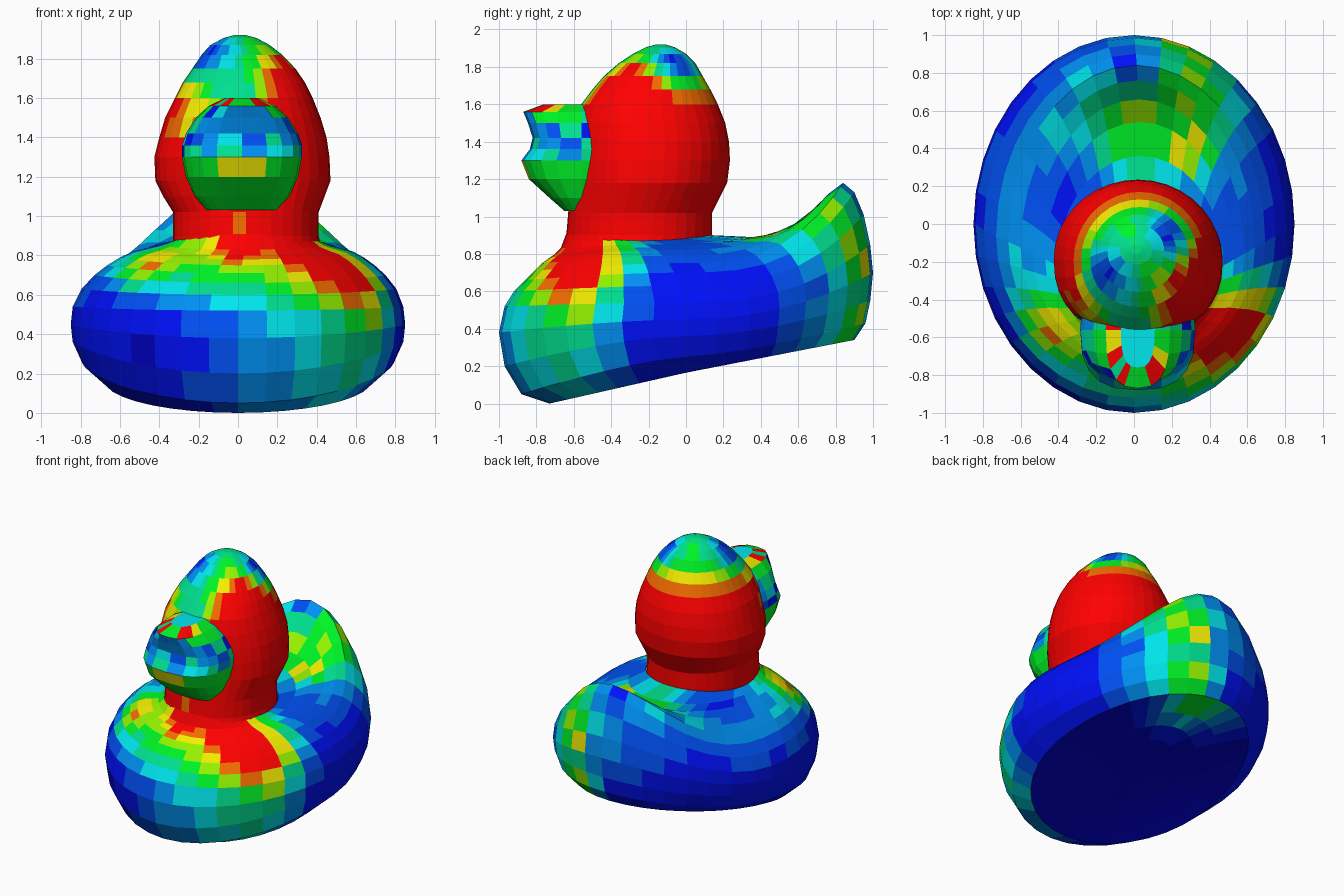
import bpy, bmesh, random
from math import sin, cos, pi, exp, floor
from mathutils import Vector

random.seed(4)
SIDES = 36

# Heat-map palette from cold to hot
RAMP = [(0, 0, 0.6), (0, 0.005, 0.95), (0, 0.08, 0.9), (0, 0.28, 0.9),
        (0, 0.8, 0.85), (0, 0.75, 0.28), (0, 0.9, 0.02), (0.3, 0.9, 0),
        (0.9, 0.85, 0), (0.9, 0.15, 0), (1, 0, 0)]
MATS = []
for i, c in enumerate(RAMP):
    m = bpy.data.materials.new("heat_%02d" % i)
    m.diffuse_color = (*c, 1)
    MATS.append(m)


def clamp(v, lo=0.0, hi=1.0):
    return max(lo, min(hi, v))


def bump(p, centre, size):
    return exp(-(p - Vector(centre)).length_squared / size ** 2)


def rounded(t, power):
    return abs(t) ** power * (1 if t > 0 else -1)


def loft(name, rings, heat, cap_bottom=False, cap_top=False):
    """Skin closed rings (listed bottom to top) and colour each face by heat."""
    bm = bmesh.new()
    rows = [[bm.verts.new(p) for p in ring] for ring in rings]
    n = len(rows[0])
    for a, b in zip(rows, rows[1:]):
        for i in range(n):
            j = (i + 1) % n
            bm.faces.new((a[i], a[j], b[j], b[i]))
    for use, row, flip in ((cap_bottom, rows[0], True), (cap_top, rows[-1], False)):
        if use:
            mid = bm.verts.new(sum((v.co for v in row), Vector()) / n)
            for i in range(n):
                tri = (row[i], row[(i + 1) % n], mid)
                bm.faces.new(tri[::-1] if flip else tri)
    for f in bm.faces:
        v = clamp(heat(f.calc_center_median()))
        f.material_index = min(len(RAMP) - 1, floor(v * len(RAMP)))
    me = bpy.data.meshes.new(name)
    bm.to_mesh(me)
    bm.free()
    for m in MATS:
        me.materials.append(m)
    ob = bpy.data.objects.new(name, me)
    bpy.context.collection.objects.link(ob)
    return ob


ANGLES = [2 * pi * i / SIDES for i in range(SIDES)]

# Body shell, each row = half width, side z, front y, front z, back y, back z
BODY = [(0.68, 0.165, -0.73, 0.00, 0.90, 0.34),
        (0.79, 0.25, -0.88, 0.05, 0.96, 0.43),
        (0.84, 0.36, -0.97, 0.20, 0.985, 0.55),
        (0.85, 0.45, -1.00, 0.38, 1.00, 0.70),
        (0.84, 0.54, -0.97, 0.52, 0.985, 0.85),
        (0.80, 0.63, -0.92, 0.60, 0.95, 1.01),
        (0.74, 0.70, -0.86, 0.66, 0.90, 1.13),
        (0.68, 0.75, -0.81, 0.71, 0.84, 1.18),
        (0.62, 0.79, -0.77, 0.75, 0.76, 1.12),
        (0.56, 0.82, -0.73, 0.78, 0.66, 1.01),
        (0.50, 0.835, -0.70, 0.80, 0.54, 0.92),
        (0.44, 0.85, -0.67, 0.83, 0.36, 0.89),
        (0.38, 0.87, -0.64, 0.91, 0.14, 0.90)]
body_rings = []
for k, (w, zs, yf, zf, yb, zb) in enumerate(BODY):
    inward = max(0, k - 4) / 8
    cx, cy = 0.04 * inward, -0.25 * inward
    power = 1 + min(k, 6) * 0.38 if k < 10 else 2
    ring = []
    for a in ANGLES:
        s = sin(a)
        y_end, z_end = (yb, zb) if s > 0 else (yf, zf)
        mix = abs(s) ** (power if s > 0 else min(power, 1.6))
        ring.append(Vector((cx + w * cos(a), cy + (y_end - cy) * abs(s), zs + (z_end - zs) * mix)))
    body_rings.append(ring)


def body_heat(p):
    front = clamp((-p.y - 0.2) / 0.45)
    back = clamp((p.y - 0.3) / 0.3)
    v = 0.13 + 0.24 * clamp((p.z - (0.55 if p.x < 0 else 0.68)) / 0.22) * (1 - 0.6 * front - 0.6 * back)
    v += front * (0.12 + (max(p.z, 0.4) - 0.4) * 1.05 + 0.38 * p.x)
    v += back * (0.03 + 0.33 * exp(-((p.x - 0.33) / 0.24) ** 2))
    v += 0.33 * clamp((0.86 - p.y) / 0.06) * bump(p, (0.0, 0.58, 0.95), 0.33) * (1 if p.x < 0.1 else 0.5)
    v += 0.45 * bump(p, (0.28, 0.96, 0.78), 0.1) + 0.3 * bump(p, (0.2, 0.94, 0.45), 0.14)
    v += 0.4 * bump(p, (0.58, -0.5, 0.68), 0.22) + 0.35 * bump(p, (-0.45, -0.55, 0.74), 0.14)
    v += 0.3 * bump(p, (0.35, -0.6, 0.78), 0.16) + 0.2 * bump(p, (0.0, -0.68, 0.84), 0.12)
    v += 0.4 * bump(p, (0.3, 0.4, 0.88), 0.1) + 0.25 * bump(p, (-0.42, 0.5, 0.8), 0.12)
    v -= 0.25 * bump(p, (-0.35, 0.15, 0.87), 0.25) + 0.15 * bump(p, (0.45, 0.0, 0.85), 0.2)
    v -= 0.3 * bump(p, (0, 0.78, 1.13), 0.11) + 0.15 * bump(p, (-0.6, 0.7, 0.7), 0.25)
    return max(v, 0.11) + random.uniform(-0.02, 0.025)


loft("body", body_rings, body_heat)

# Underside: closes the tilted bottom with a shallow hollow
rim_centre = Vector((0, 0.06, 0.175))
under_rings = []
for t in (0.1, 0.3, 0.5, 0.7, 0.85, 1.0):
    lift = Vector((0, 0, 0.06 * (1 - t * t)))
    under_rings.append([rim_centre.lerp(p, t) + lift for p in body_rings[0]])
loft("underside", under_rings,
     lambda p: 0.03 + 0.6 * bump(p, (0.08, 0.78, 0.32), 0.3), cap_bottom=True)

# Head and neck: z, centre x, half width, front y, back y
HEAD = [(0.78, 0.05, 0.385, -0.67, 0.12), (0.90, 0.04, 0.37, -0.64, 0.14),
        (1.02, 0.04, 0.37, -0.63, 0.14), (1.10, 0.03, 0.41, -0.62, 0.18),
        (1.18, 0.025, 0.445, -0.61, 0.22), (1.30, 0.02, 0.445, -0.61, 0.235),
        (1.40, 0.025, 0.425, -0.60, 0.23), (1.50, 0.025, 0.395, -0.59, 0.21),
        (1.60, 0.03, 0.35, -0.56, 0.17), (1.68, 0.03, 0.31, -0.50, 0.13),
        (1.75, 0.03, 0.262, -0.44, 0.09), (1.82, 0.02, 0.205, -0.36, 0.05),
        (1.87, 0.01, 0.15, -0.285, 0.0), (1.905, 0.01, 0.085, -0.215, -0.06),
        (1.92, 0.01, 0.03, -0.16, -0.11)]
head_rings = [[Vector((cx + w * cos(a),
                       (yf + yb) / 2 + (yb - yf) / 2 * (sin(a) if sin(a) > 0 else rounded(sin(a), 0.85)),
                       z)) for a in ANGLES] for z, cx, w, yf, yb in HEAD]


def head_heat(p):
    v = 1.05 - clamp((p.z - 1.54) / 0.27) * 0.46
    v -= 0.48 * bump(p, (0.18, -0.06, 1.8), 0.13) + 0.45 * bump(p, (-0.15, -0.25, 1.8), 0.14)
    v += 0.5 * bump(p, (0.27, -0.33, 1.68), 0.17)
    v -= 0.45 * bump(p, (-0.04, -0.55, 1.62), 0.2) + 0.2 * bump(p, (-0.3, -0.48, 1.45), 0.14)
    v -= 0.2 * bump(p, (0.04, -0.64, 0.87), 0.14)
    return v + random.uniform(-0.02, 0.02)


loft("head", head_rings, head_heat, cap_top=True)

# Beak: z, half width, front y; boxy rounded rings sunk into the head
BEAK = [(1.03, 0.18, -0.65), (1.10, 0.24, -0.73), (1.20, 0.285, -0.84), (1.30, 0.305, -0.88),
        (1.36, 0.305, -0.835), (1.42, 0.285, -0.82), (1.50, 0.235, -0.845), (1.56, 0.17, -0.87),
        (1.60, 0.09, -0.76)]
BACK = -0.56
beak_rings = []
for z, w, yf in BEAK:
    beak_rings.append([Vector((0.02 + w * rounded(cos(2 * pi * i / 20), 0.75),
                               BACK + max(yf - BACK, -0.4) * -rounded(sin(2 * pi * i / 20), 0.75), z))
                       for i in range(20)])


def beak_heat(p):
    if p.z > 1.59:
        return 0.4
    if p.z > 1.55:
        return random.choice((0.5, 0.6, 0.75, 0.95))
    if p.z < 1.3:
        return 0.56 + 0.3 * bump(p, (0.02, -0.88, 1.3), 0.12)
    return random.choice((0.15, 0.25, 0.32, 0.36, 0.42, 0.5, 0.58))


loft("beak", beak_rings, beak_heat, cap_bottom=True, cap_top=True)
